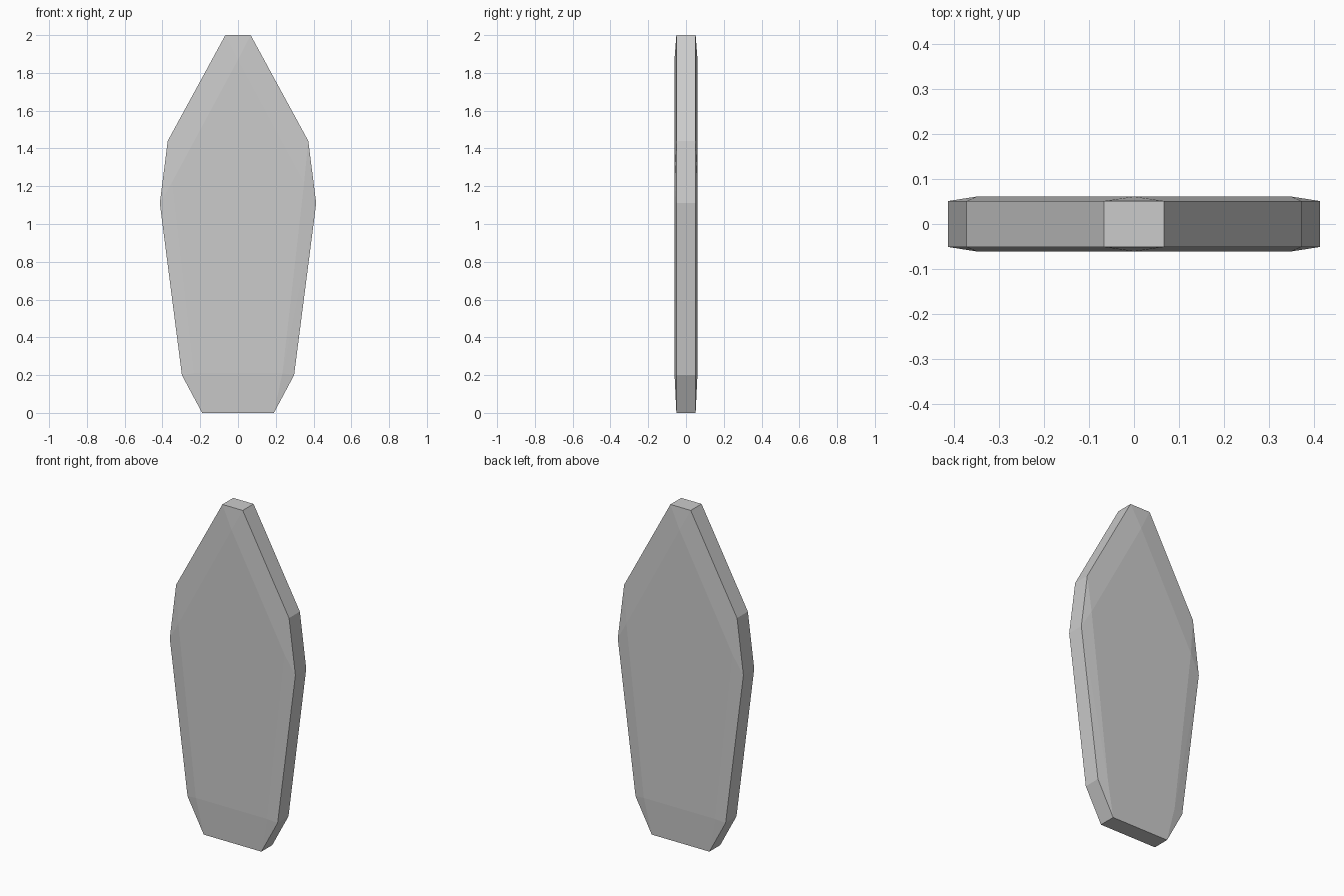
import bpy, bmesh, math

if "Cube" in bpy.data.objects:
    bpy.data.objects.remove(bpy.data.objects["Cube"])

# half outlines as (x, z): slab rim, and the raised flat on each broad face
rim = [(0.19, 0.0), (0.297, 0.2), (0.414, 1.11), (0.372, 1.44), (0.067, 2.0)]
raised = [(0.235, 0.21), (0.35, 1.22), (0.0, 1.87)]

bm = bmesh.new()
for outline, depth in ((rim, 0.051), (raised, 0.061)):
    for x, z in outline:
        for sx in ((-1, 1) if x else (1,)):
            for sy in (-1, 1):
                bm.verts.new((sx * x, sy * depth, z))

# the faceted stone slab is the convex skin around both outlines
bmesh.ops.convex_hull(bm, input=bm.verts[:])
bmesh.ops.dissolve_limit(bm, angle_limit=math.radians(0.3),
                         verts=bm.verts[:], edges=bm.edges[:])
bmesh.ops.recalc_face_normals(bm, faces=bm.faces[:])

mesh = bpy.data.meshes.new("faceted_slab")
bm.to_mesh(mesh)
bm.free()
slab = bpy.data.objects.new("faceted_slab", mesh)
bpy.context.collection.objects.link(slab)
